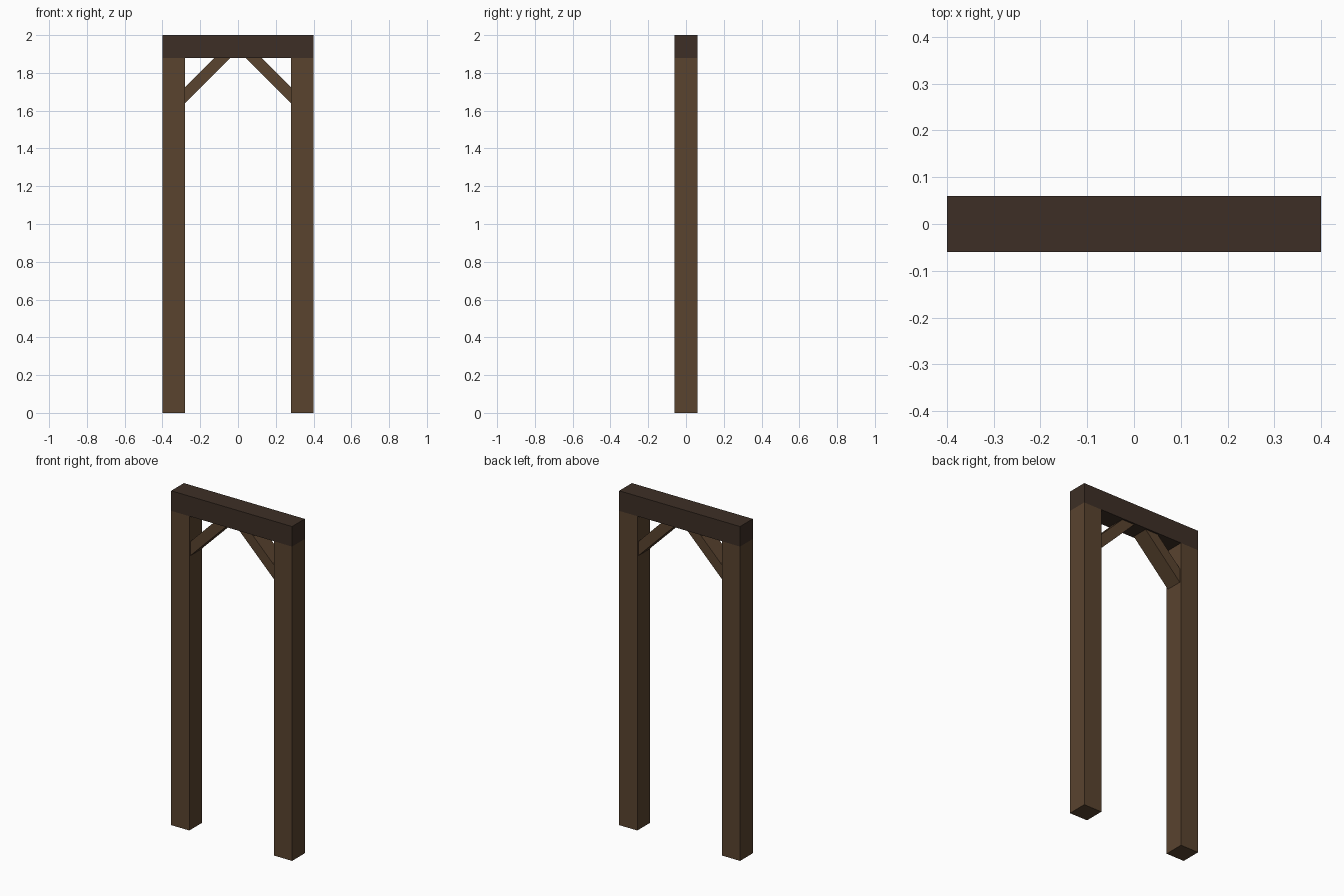
import bpy

if "Cube" in bpy.data.objects:
    bpy.data.objects.remove(bpy.data.objects["Cube"])

def material(name, rgb):
    m = bpy.data.materials.new(name)
    m.diffuse_color = (*rgb, 1)
    m.use_nodes = True
    m.node_tree.nodes["Principled BSDF"].inputs["Base Color"].default_value = m.diffuse_color
    return m

post_wood = material("post_wood", (0.10, 0.056, 0.028))
beam_wood = material("beam_wood", (0.047, 0.028, 0.019))

def prism(name, profile, depth, mat):
    """Extrude a counter-clockwise xz profile along y, centred on y = 0."""
    n = len(profile)
    verts = [(x, y, z) for y in (-depth / 2, depth / 2) for x, z in profile]
    faces = [list(range(n)), list(range(2 * n - 1, n - 1, -1))]
    faces += [[i, i + n, (i + 1) % n + n, (i + 1) % n] for i in range(n)]
    mesh = bpy.data.meshes.new(name)
    mesh.from_pydata(verts, [], faces)
    mesh.materials.append(mat)
    obj = bpy.data.objects.new(name, mesh)
    bpy.context.collection.objects.link(obj)

def mirrored(profile, side):
    # reverse the order on the flipped side so normals stay outward
    return profile if side > 0 else [(-x, z) for x, z in reversed(profile)]

POST = [(0.28, 0), (0.40, 0), (0.40, 1.88), (0.28, 1.88)]
BRACE = [(0.28, 1.64), (0.28, 1.725), (0.125, 1.88), (0.04, 1.88)]

# Posts and diagonal braces on both sides
for side, label in ((-1, "left"), (1, "right")):
    prism(label + "_post", mirrored(POST, side), 0.12, post_wood)
    prism(label + "_brace", mirrored(BRACE, side), 0.10, post_wood)

# Lintel beam across the top
prism("top_beam", [(-0.4, 1.88), (0.4, 1.88), (0.4, 2), (-0.4, 2)], 0.12, beam_wood)
